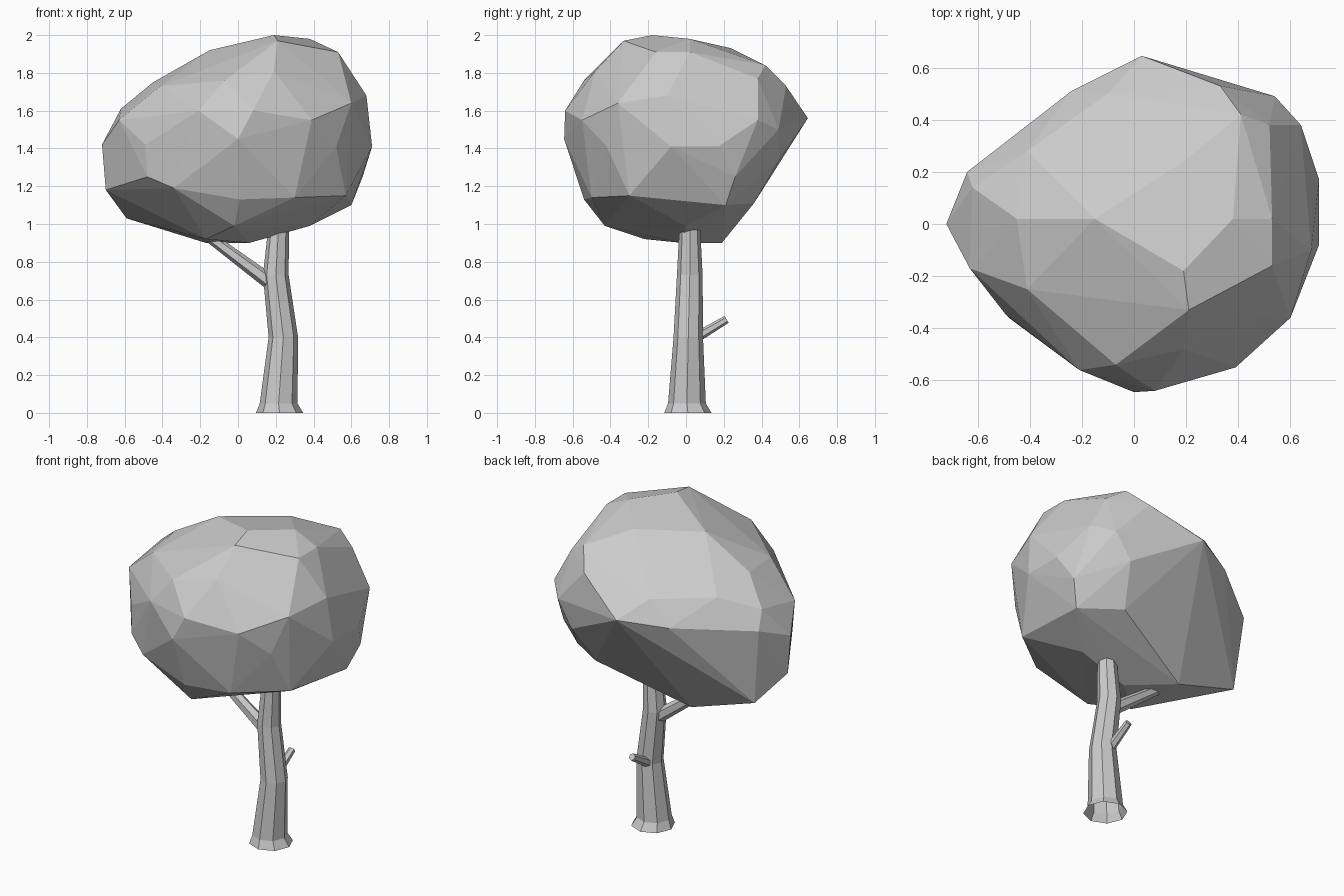
import bpy, bmesh
from mathutils import Vector


def finish(bm, name):
    bmesh.ops.recalc_face_normals(bm, faces=bm.faces)
    mesh = bpy.data.meshes.new(name)
    bm.to_mesh(mesh)
    bm.free()
    obj = bpy.data.objects.new(name, mesh)
    bpy.context.collection.objects.link(obj)
    return obj


def limb(name, path, sides):
    """Faceted tube, open at its start, through (x, y, z, radius) stations."""
    bm = bmesh.new()
    pts = [Vector(p[:3]) for p in path]
    axis = pts[-1] - pts[0]
    tilt = axis.to_track_quat('Z', 'Y') if abs(axis.normalized().z) < 0.95 else None
    rings = []
    for centre, station in zip(pts, path):
        ring = bmesh.ops.create_circle(bm, segments=sides, radius=station[3])['verts']
        for v in ring:
            v.co = centre + (tilt @ v.co if tilt else v.co)
        rings.append(ring)
    for a, b in zip(rings, rings[1:]):
        for i in range(sides):
            j = (i + 1) % sides
            bm.faces.new((a[i], a[j], b[j], b[i]))
    bm.faces.new(rings[-1])
    return finish(bm, name)


# Trunk: flared foot, gentle S-bend, running up into the crown
limb("trunk", [(0.22, 0.01, 0, 0.125), (0.215, 0.005, 0.05, 0.10),
               (0.24, 0.012, 0.40, 0.078), (0.20, 0.02, 0.73, 0.068),
               (0.215, 0.02, 0.98, 0.055)], 8)

# Side branch into the crown, and a cut stub at the back
limb("side_branch", [(0.20, 0.02, 0.67, 0.042), (-0.17, 0.02, 0.945, 0.028)], 6)
limb("back_stub", [(0.22, 0.03, 0.385, 0.029), (0.22, 0.215, 0.495, 0.021)], 6)

# Crown: chiselled leaf mass, a convex hull around its corner points
crown_points = [
    (0.19, -0.18, 2.0), (0.21, -0.33, 1.97), (0.38, 0.02, 1.98), (-0.15, 0.02, 1.92),
    (0.53, -0.16, 1.91), (0.19, 0.24, 1.93), (0.41, 0.42, 1.84), (-0.45, 0.02, 1.75),
    (0.53, 0.02, 1.91), (0.19, -0.48, 1.81), (-0.07, -0.54, 1.76), (-0.41, -0.25, 1.73),
    (0.03, 0.645, 1.56), (0.33, 0.53, 1.73), (0.54, 0.49, 1.50), (0.64, 0.38, 1.55),
    (0.68, -0.10, 1.68), (0.60, -0.36, 1.64), (0.39, -0.55, 1.55), (0.08, -0.64, 1.60),
    (0.0, -0.645, 1.45), (-0.21, -0.56, 1.60), (-0.49, -0.35, 1.42), (-0.63, -0.17, 1.55),
    (-0.62, 0.14, 1.61), (-0.72, 0.0, 1.42), (-0.64, 0.20, 1.50), (-0.24, 0.51, 1.53),
    (0.71, 0.17, 1.41), (0.71, -0.08, 1.41), (0.44, 0.495, 1.34), (0.66, 0.26, 1.25),
    (0.60, 0.21, 1.10), (0.57, -0.30, 1.15), (0.52, -0.42, 1.41), (0.30, -0.50, 1.14),
    (0.01, -0.54, 1.13), (-0.34, -0.45, 1.19), (-0.70, 0.0, 1.18), (-0.59, 0.17, 1.03),
    (-0.48, -0.36, 1.25), (0.38, 0.0, 0.99), (-0.02, -0.43, 0.99), (-0.17, -0.22, 0.92),
    (0.06, -0.02, 0.90), (-0.17, 0.19, 0.90), (0.37, 0.36, 1.11), (0.52, 0.38, 1.77),
    (-0.10, 0.50, 1.67), (-0.41, 0.28, 1.68),
]
bm = bmesh.new()
for p in crown_points:
    bm.verts.new(p)
hull = bmesh.ops.convex_hull(bm, input=bm.verts)
spare = {v for v in hull['geom_interior'] + hull['geom_unused'] if isinstance(v, bmesh.types.BMVert)}
bmesh.ops.delete(bm, geom=list(spare), context='VERTS')
finish(bm, "crown")
